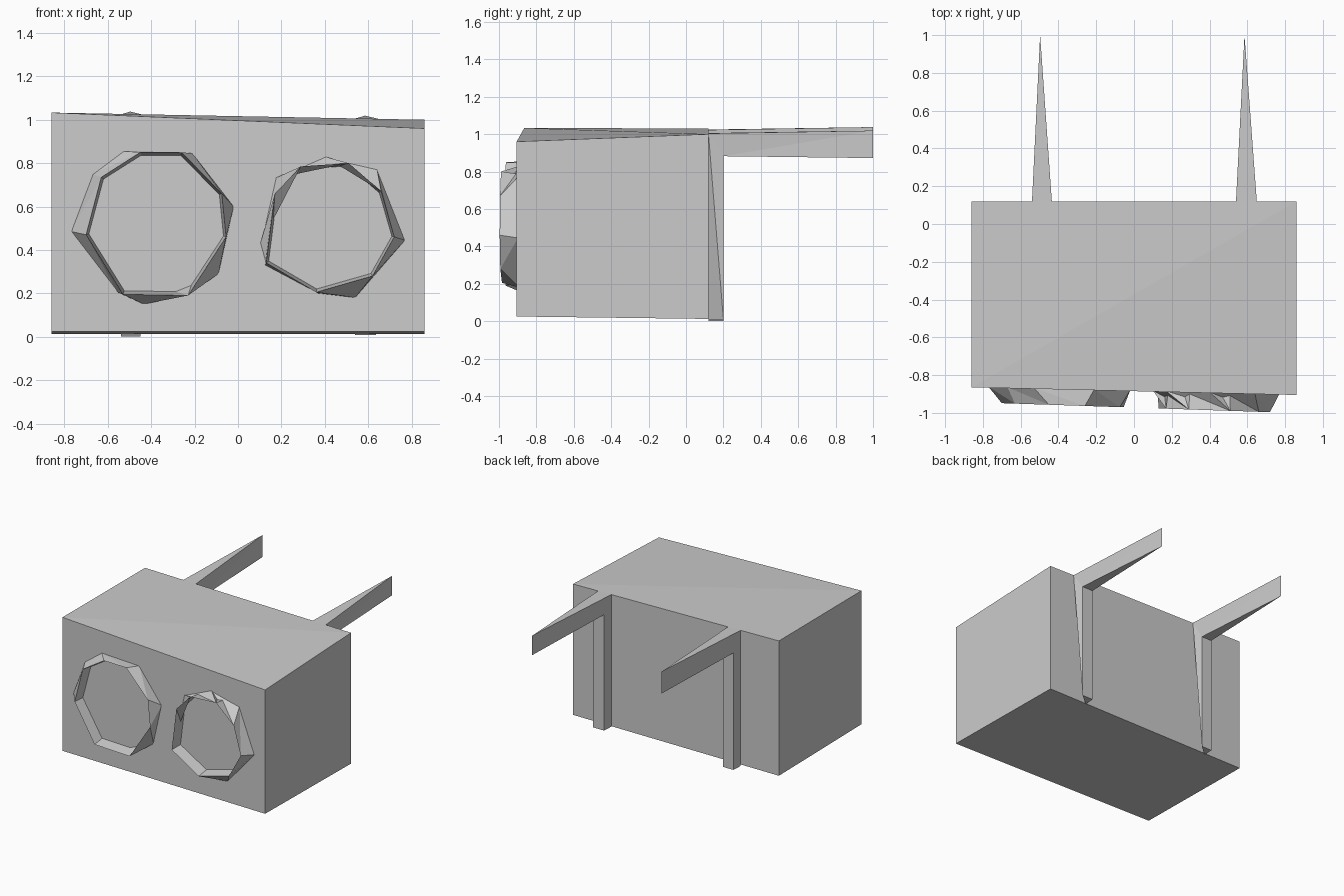
import bpy, bmesh

if "Cube" in bpy.data.objects:
    bpy.data.objects.remove(bpy.data.objects["Cube"])


def make_mesh(name, verts, faces):
    mesh = bpy.data.meshes.new(name)
    mesh.from_pydata(verts, [], faces)
    bm = bmesh.new()
    bm.from_mesh(mesh)
    bmesh.ops.recalc_face_normals(bm, faces=bm.faces)
    bm.to_mesh(mesh)
    bm.free()
    ob = bpy.data.objects.new(name, mesh)
    bpy.context.collection.objects.link(ob)
    return ob


# Slightly skewed planes shared by the box and its attachments
def front_y(x):
    return -0.885 - 0.0235 * x


def top_z(x):
    return 1.015 - 0.0175 * x


# Box body: front edge leans back and drops toward the right
L, R, BACK = -0.86, 0.86, 0.12
make_mesh("box_body", [
    (L, front_y(L), 0.025), (R, front_y(R), 0.025), (R, BACK, 0.012), (L, BACK, 0.012),
    (L, front_y(L), 1.033), (R, front_y(R), 0.96), (R, BACK, top_z(R)), (L, BACK, top_z(L))],
    [(0, 1, 2, 3), (4, 5, 6), (4, 6, 7), (0, 1, 5, 4), (1, 2, 6, 5), (2, 3, 7, 6), (3, 0, 4, 7)])


# Faceted front rings: wide base on the face, sharp rim, thin wall back to the face
def ring(name, base, rim):
    n = len(base)
    cx = sum(p[0] for p in rim) / n
    cz = sum(p[1] for p in rim) / n
    verts = [(x, front_y(x) + 0.005, z) for x, z in base]
    verts += [(x, front_y(x) - 0.087 - 0.01 * x, z) for x, z in rim]
    inner = [(cx + (x - cx) * 0.96, cz + (z - cz) * 0.95) for x, z in rim]
    verts += [(x, front_y(x) + 0.005, z) for x, z in inner]
    faces = []
    for i in range(n):
        j = (i + 1) % n
        faces += [(i, j, n + i), (j, n + j, n + i),
                  (n + i, n + j, 2 * n + j, 2 * n + i),
                  (i, j, 2 * n + j, 2 * n + i)]
    make_mesh(name, verts, faces)


ring("left_ring",
     [(-.02, .60), (-.21, .845), (-.53, .855), (-.67, .75),
      (-.77, .485), (-.555, .205), (-.435, .15), (-.09, .29)],
     [(-.075, .66), (-.26, .85), (-.45, .85), (-.63, .735),
      (-.70, .47), (-.53, .195), (-.23, .19), (-.055, .46)])
ring("right_ring",
     [(.77, .445), (.64, .775), (.40, .83), (.17, .73),
      (.10, .42), (.125, .33), (.37, .20), (.54, .18)],
     [(.72, .46), (.66, .67), (.51, .80), (.29, .785),
      (.17, .66), (.13, .34), (.36, .205), (.62, .28)])


# Rear brackets: a post down the back and a tapering spike along the top
def bracket(name, x0, x1, tip_x, foot_z):
    a, b = x0 + 0.005, x1 - 0.015
    verts = [
        (x0, BACK, top_z(x0)), (x1, BACK, top_z(x1)),      # top root
        (tip_x, 1.0, top_z(tip_x) + 0.014), (tip_x, 1.0, 0.872),  # spike tip
        (a, 0.2, 0.882), (b, 0.2, 0.882),                  # inside corner
        (a, 0.2, foot_z), (b, 0.2, foot_z),                # foot
        (x0, BACK, foot_z)]
    faces = [(0, 1, 2), (3, 4, 5), (4, 5, 7, 6), (6, 7, 8),
             (0, 2, 4), (2, 3, 4), (0, 4, 6), (0, 6, 8),
             (1, 2, 5), (2, 3, 5), (1, 5, 7), (1, 7, 8), (0, 1, 8)]
    make_mesh(name, verts, faces)


bracket("left_bracket", -0.54, -0.435, -0.497, 0.0)
bracket("right_bracket", 0.54, 0.65, 0.585, 0.008)
